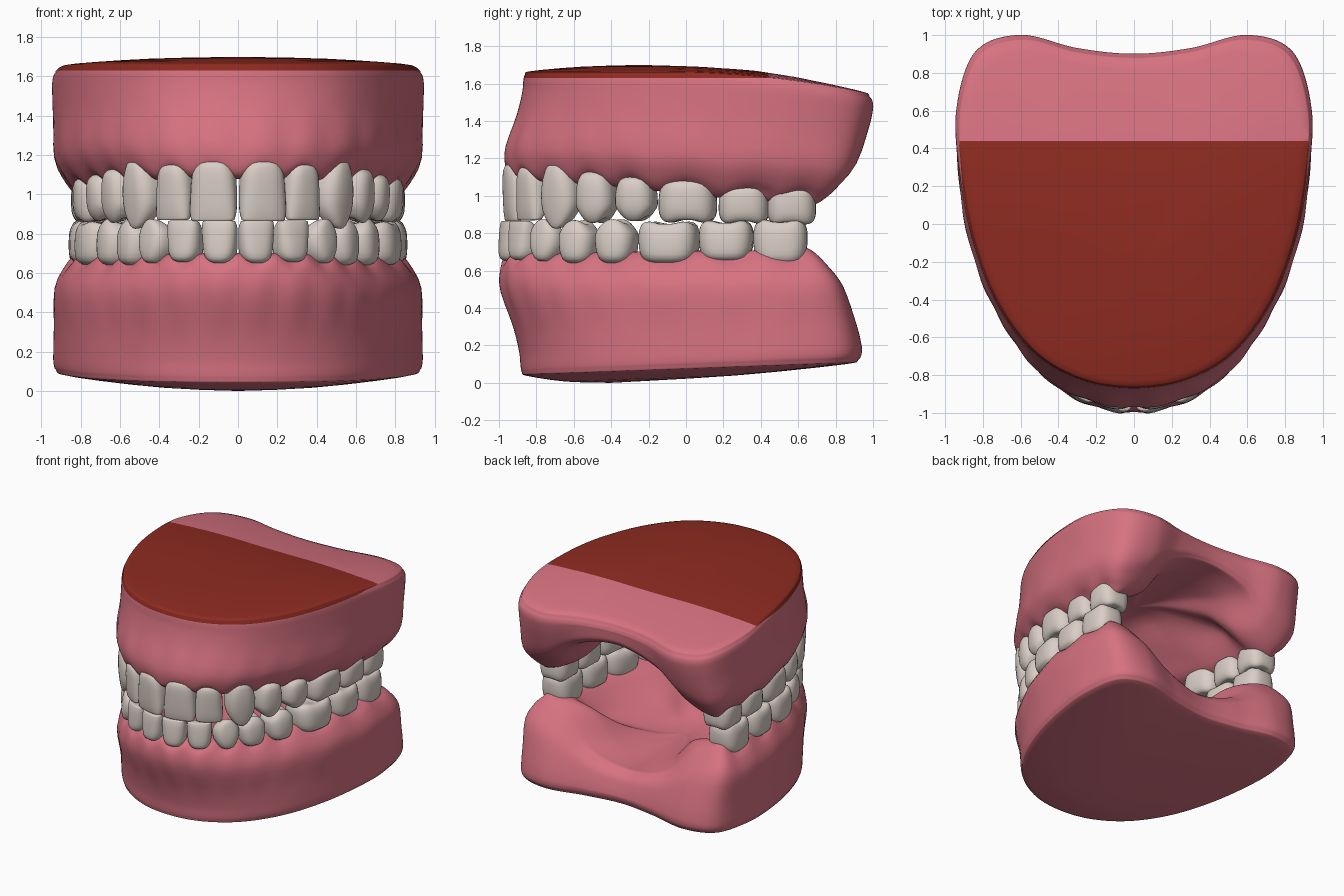
import bpy, bmesh, math
from mathutils import Vector

if "Cube" in bpy.data.objects:
    bpy.data.objects.remove(bpy.data.objects["Cube"])


def material(name, rgb):
    m = bpy.data.materials.new(name)
    m.diffuse_color = (*rgb, 1)
    m.use_nodes = True
    m.node_tree.nodes["Principled BSDF"].inputs["Base Color"].default_value = m.diffuse_color
    return m


PINK = material("gum pink", (0.68, 0.17, 0.22))
DARK = material("dark red top", (0.27, 0.024, 0.015))
IVORY = material("tooth ivory", (0.70, 0.62, 0.565))


def spline(pts, n, closed):
    """Catmull-Rom through points of any dimension."""
    pts = [Vector(p) for p in pts]
    k = len(pts)
    out = []
    get = (lambda i: pts[i % k]) if closed else (lambda i: pts[min(max(i, 0), k - 1)])
    for i in range(k if closed else k - 1):
        a, b, c, d = get(i - 1), get(i), get(i + 1), get(i + 2)
        for j in range(n):
            t = j / n
            out.append(0.5 * (2 * b + (c - a) * t + (2 * a - 5 * b + 4 * c - d) * t * t
                              + (3 * b - a - 3 * c + d) * t ** 3))
    if not closed:
        out.append(pts[-1].copy())
    return out


def loft(bm, columns):
    """Quads between neighbouring closed columns of points."""
    vs = [[bm.verts.new(p) for p in col] for col in columns]
    n = len(vs)
    for i in range(n):
        a, b = vs[i], vs[(i + 1) % n]
        for j in range(len(a) - 1):
            bm.faces.new((a[j], a[j + 1], b[j + 1], b[j]))
    bmesh.ops.remove_doubles(bm, verts=bm.verts, dist=1e-4)
    bmesh.ops.recalc_face_normals(bm, faces=bm.faces)


def finish(bm, name, mats):
    me = bpy.data.meshes.new(name)
    bm.to_mesh(me)
    bm.free()
    for m in mats:
        me.materials.append(m)
    for p in me.polygons:
        p.use_smooth = True
    ob = bpy.data.objects.new(name, me)
    bpy.context.collection.objects.link(ob)
    return ob


# Gum: half outlines from front centre to back centre: base x, base y, margin x, margin y, margin z
UPPER = [(0, -.87, 0, -.945, 1.09), (.27, -.83, .27, -.885, 1.09), (.52, -.69, .48, -.73, 1.08),
         (.72, -.43, .67, -.40, 1.06), (.85, -.1, .78, -.08, 1.03), (.92, .25, .82, .25, 1.0),
         (.94, .6, .82, .58, .98), (.84, .91, .77, .73, .97), (.6, 1.0, .57, .80, 1.08),
         (.3, .93, .36, .87, 1.31), (0, .90, 0, .87, 1.40)]
LOWER = [(0, -.885, 0, -.965, .69), (.27, -.84, .27, -.90, .69), (.52, -.69, .47, -.72, .685),
         (.72, -.43, .64, -.40, .69), (.85, -.1, .77, -.08, .695), (.92, .25, .83, .25, .695),
         (.935, .55, .83, .55, .70), (.86, .85, .78, .68, .71), (.62, .94, .57, .70, .64),
         (.3, .87, .34, .74, .43), (0, .83, 0, .72, .345)]

# Teeth of one side, front to back: centre x, centre y, width, depth, gum z, edge z, kind
UPPER_TEETH = [(.122, -.895, .24, .16, 1.165, .865, "incisor"), (.315, -.815, .20, .16, 1.15, .87, "incisor"),
               (.475, -.66, .22, .20, 1.17, .825, "canine"), (.58, -.475, .215, .22, 1.115, .855, "premolar"),
               (.65, -.265, .22, .24, 1.09, .865, "premolar"), (.70, .01, .31, .28, 1.075, .855, "molar"),
               (.715, .31, .27, .27, 1.045, .85, "molar"), (.72, .565, .26, .25, 1.04, .845, "molar")]
LOWER_TEETH = [(.09, -.922, .18, .155, .66, .866, "incisor"), (.265, -.862, .18, .16, .665, .866, "incisor"),
               (.405, -.735, .19, .18, .66, .875, "canine"), (.505, -.57, .205, .21, .655, .87, "premolar"),
               (.60, -.37, .22, .23, .655, .875, "premolar"), (.685, -.09, .32, .28, .655, .865, "molar"),
               (.725, .215, .29, .27, .665, .87, "molar"), (.735, .505, .29, .25, .65, .875, "molar")]


def gum(name, half, teeth, s, cap_z, dome, floor_z):
    """s = 1: flat cap above and ridge below, s = -1: the reverse."""
    full = half + [(-a, b, -c, d, z) for a, b, c, d, z in half[-2:0:-1]]
    centre = Vector((0, -.25 if s > 0 else -.4))
    cols = []
    for bx, by, mx, my, z_in in spline(full, 12, True):
        B, M = Vector((bx, by)), Vector((mx, my))
        out = M.normalized()
        # root swelling and scalloped margin around each tooth
        ang = math.atan2(abs(mx), -my)
        g = 0
        for t in teeth:
            half_angle = .5 * t[2] / math.hypot(t[0], t[1])
            g = max(g, math.exp(-((ang - math.atan2(t[0], -t[1])) / (.75 * half_angle)) ** 2))
        zm = z_in + s * .04 * g
        pts = []
        for r in (0, .5, .93):
            p = centre.lerp(B, r)
            pts.append((p.x, p.y, cap_z(p.y) + s * dome * (1 - r * r)))
        p = centre.lerp(B, .985)
        pts.append((p.x, p.y, cap_z(by) - s * .012))
        zb = cap_z(by) - s * .05
        pts.append((bx, by, zb))
        h = abs(zb - zm) / .5
        for f, k, a, root in ((.12, .03, .004, 0), (.35, .2, .02, 0), (.7, .55, .055, .012),
                              (.9, .85, .035, .016), (1, 1, 0, 0)):
            p = B.lerp(M, k) + out * (a * h + root * (g - .5) * min(h, 1))
            pts.append((p.x, p.y, zb + (zm - zb) * f))
        # crest, then a gentle slope to the middle of the palate or floor
        for dist, f in ((.05, -.03), (.13, -.02), (.22, .07), (.32, .3), (.46, .6)):
            p = M - out * dist
            pts.append((p.x, p.y, z_in + (floor_z - z_in) * f))
        p = M * .22
        pts += [(p.x, p.y, z_in + (floor_z - z_in) * .92), (0, 0, floor_z)]
        cols.append(spline(pts, 3, False))
    bm = bmesh.new()
    loft(bm, cols)
    if s > 0:  # dark painted top, cut along straight lines
        for co, no in (((0, .44, 0), (0, 1, 0)), ((0, 0, 1.63), (0, 0, 1))):
            bmesh.ops.bisect_plane(bm, geom=bm.verts[:] + bm.edges[:] + bm.faces[:],
                                   plane_co=co, plane_no=no)
        for f in bm.faces:
            c = f.calc_center_median()
            f.material_index = int(c.z > 1.63 and c.y < .44)
    finish(bm, name, [PINK, DARK] if s > 0 else [PINK])


# Tooth sections from gum to biting edge: height fraction, width scale, depth scale
SHAPES = {
    "incisor": [(-.04, .4, .6), (.03, .70, .90), (.2, .91, 1), (.5, .98, .93), (.8, 1, .75),
                (.95, .95, .52), (1, .82, .35), (1, 0, 0)],
    "canine": [(-.04, .35, .6), (.03, .6, .9), (.25, .9, 1), (.5, 1, .95), (.72, .9, .75),
               (.9, .55, .5), (.98, .25, .25), (1, 0, 0)],
    "premolar": [(-.06, .5, .6), (.03, .76, .9), (.25, .95, 1), (.6, 1, .98), (.82, .89, .88),
                 (.96, .65, .7), (1, .4, .5), (.9, 0, 0)],
    "molar": [(-.06, .65, .7), (.05, .86, .94), (.3, .98, 1), (.65, 1, .98), (.88, .95, .9),
              (.98, .83, .76), (.97, .55, .5), (.86, 0, 0)],
}


def tooth(name, spec, tangent):
    x, y, w, d, zg, ze, kind = spec
    t = Vector(tangent).normalized()
    n = Vector((t.y, -t.x))
    power = .7 if kind == "molar" else .76
    cols = []
    for i in range(32):
        a = 2 * math.pi * i / 32
        ca, sa = math.cos(a), math.sin(a)
        u = math.copysign(abs(ca) ** power, ca) * w / 2
        v = math.copysign(abs(sa) ** power, sa) * d / 2
        pts = []
        for f, ws, ds in SHAPES[kind]:
            shift = d * (1 - ds) * .3 if kind in ("incisor", "canine") and f > .3 else 0
            cusp = 0
            if f > .8 and ws > 0:
                cusp = {"molar": -.03 * (1 + math.cos(4 * a)),
                        "premolar": -.05 * (1 + math.cos(2 * a))}.get(kind, 0)
            p = Vector((x, y)) + t * u * ws + n * (v * ds + shift)
            pts.append((p.x, p.y, zg + (ze - zg) * (f + cusp)))
        cols.append(spline(pts, 2, False))
    # close the root end at its centre
    root = Vector((x, y, cols[0][0].z))
    bm = bmesh.new()
    loft(bm, [[root] + col for col in cols])
    ob = finish(bm, name, [IVORY])
    ob.modifiers.new("other_side", "MIRROR").use_mirror_merge = False


def tooth_row(prefix, teeth):
    for i, spec in enumerate(teeth):
        a = teeth[i - 1][:2] if i else (-spec[0], spec[1] - .03)
        b = teeth[min(i + 1, len(teeth) - 1)][:2]
        tooth(f"{prefix}_{spec[6]}_pair_{i + 1}", spec, (b[0] - a[0], b[1] - a[1]))


gum("upper_gum", UPPER, UPPER_TEETH, 1,
    lambda y: 1.662 - .12 * (max(0, y + .1) / 1.1) ** 2, .038, 1.41)
gum("lower_gum", LOWER, LOWER_TEETH, -1,
    lambda y: .045 + .065 * (y + .88) / 1.8, .062, .36)
tooth_row("upper", UPPER_TEETH)
tooth_row("lower", LOWER_TEETH)
